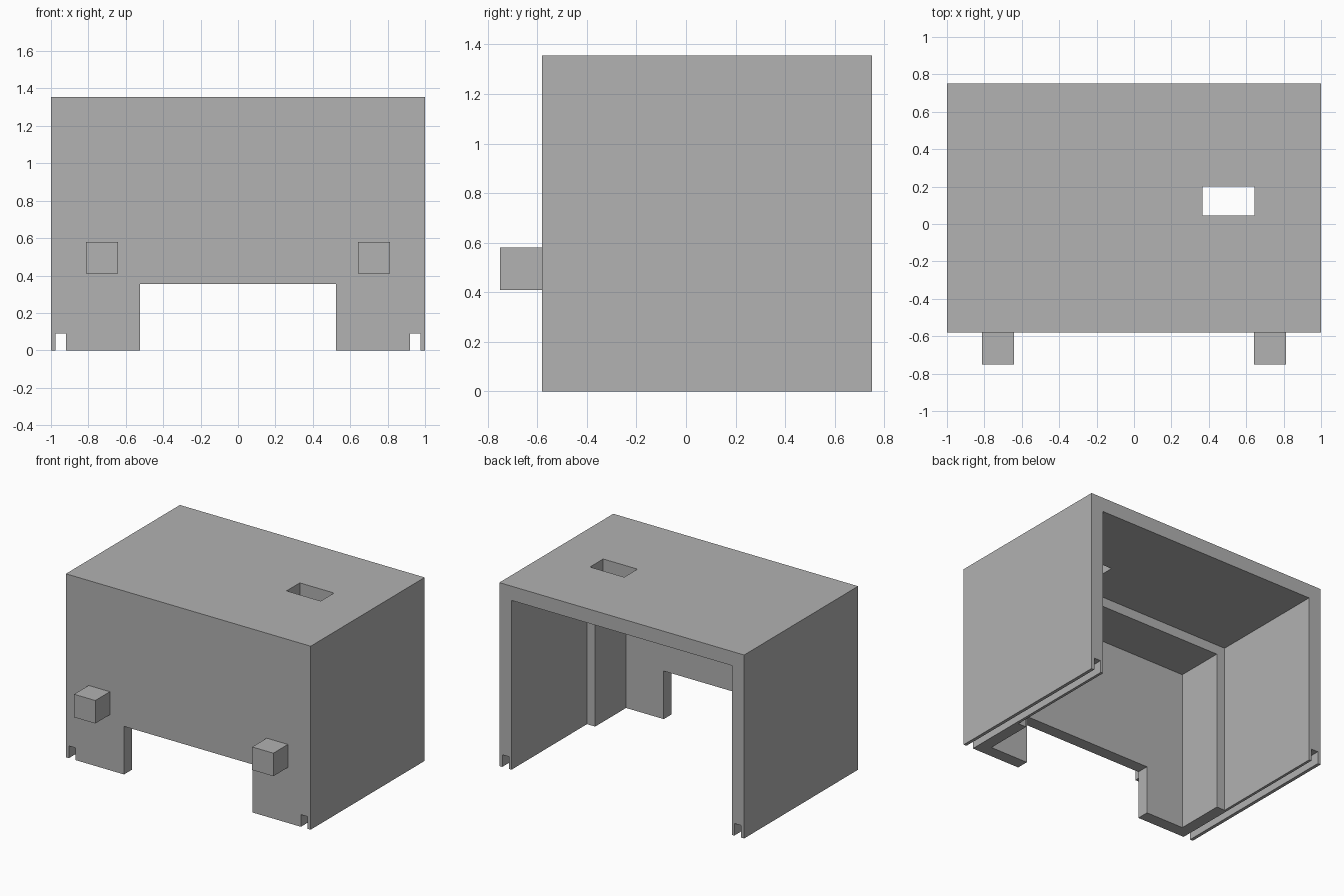
import bpy
from mathutils import Vector

default = bpy.data.objects.get("Cube")
if default:
    bpy.data.objects.remove(default, do_unlink=True)

grey = bpy.data.materials.new("plain grey")
grey.use_nodes = True
colour = (0.445, 0.445, 0.445, 1)
grey.diffuse_color = colour
grey.node_tree.nodes["Principled BSDF"].inputs["Base Color"].default_value = colour


def box(name, low, high):
    """Axis-aligned box between two opposite corners."""
    low, high = Vector(low), Vector(high)
    bpy.ops.mesh.primitive_cube_add(size=1)
    obj = bpy.context.object
    obj.name = obj.data.name = name
    for v in obj.data.vertices:
        v.co = (low + high) / 2 + v.co * (high - low)
    obj.data.materials.append(grey)
    return obj


def cut(target, name, low, high):
    """Subtract a box from the target and discard the cutter."""
    cutter = box(name, low, high)
    cutter.hide_render = True
    mod = target.modifiers.new(name, 'BOOLEAN')
    mod.operation = 'DIFFERENCE'
    mod.solver = 'EXACT'
    mod.object = cutter
    bpy.context.view_layer.objects.active = target
    bpy.ops.object.modifier_apply(modifier=mod.name)
    bpy.data.objects.remove(cutter, do_unlink=True)


FRONT, BACK, TOP = -0.58, 0.75, 1.355

# Housing, open at the back and the bottom
housing = box("housing", (-1, FRONT, 0), (1, BACK, TOP))

# Wide rear cavity, then the narrower one behind the front wall
cut(housing, "rear_cavity", (-0.9, -0.13, -1), (0.9, 1, 1.25))
cut(housing, "front_cavity", (-0.833, -0.49, -1), (0.833, 0.3, 1.18))

# Opening at the bottom of the front wall, and the roof slot
cut(housing, "front_opening", (-0.525, -1, -1), (0.525, -0.3, 0.355))
cut(housing, "roof_slot", (0.365, 0.045, 1), (0.645, 0.2, 2))

# Mirrored pairs: grooves under the side walls, and front pegs
for side, s in (("left", 1), ("right", -1)):
    xs = sorted((s * 0.92, s * 0.976))
    cut(housing, side + "_groove", (xs[0], -1, -1), (xs[1], 1, 0.09))
    xs = sorted((s * 0.641, s * 0.814))
    box(side + "_front_peg", (xs[0], -0.75, 0.41), (xs[1], FRONT, 0.58))
